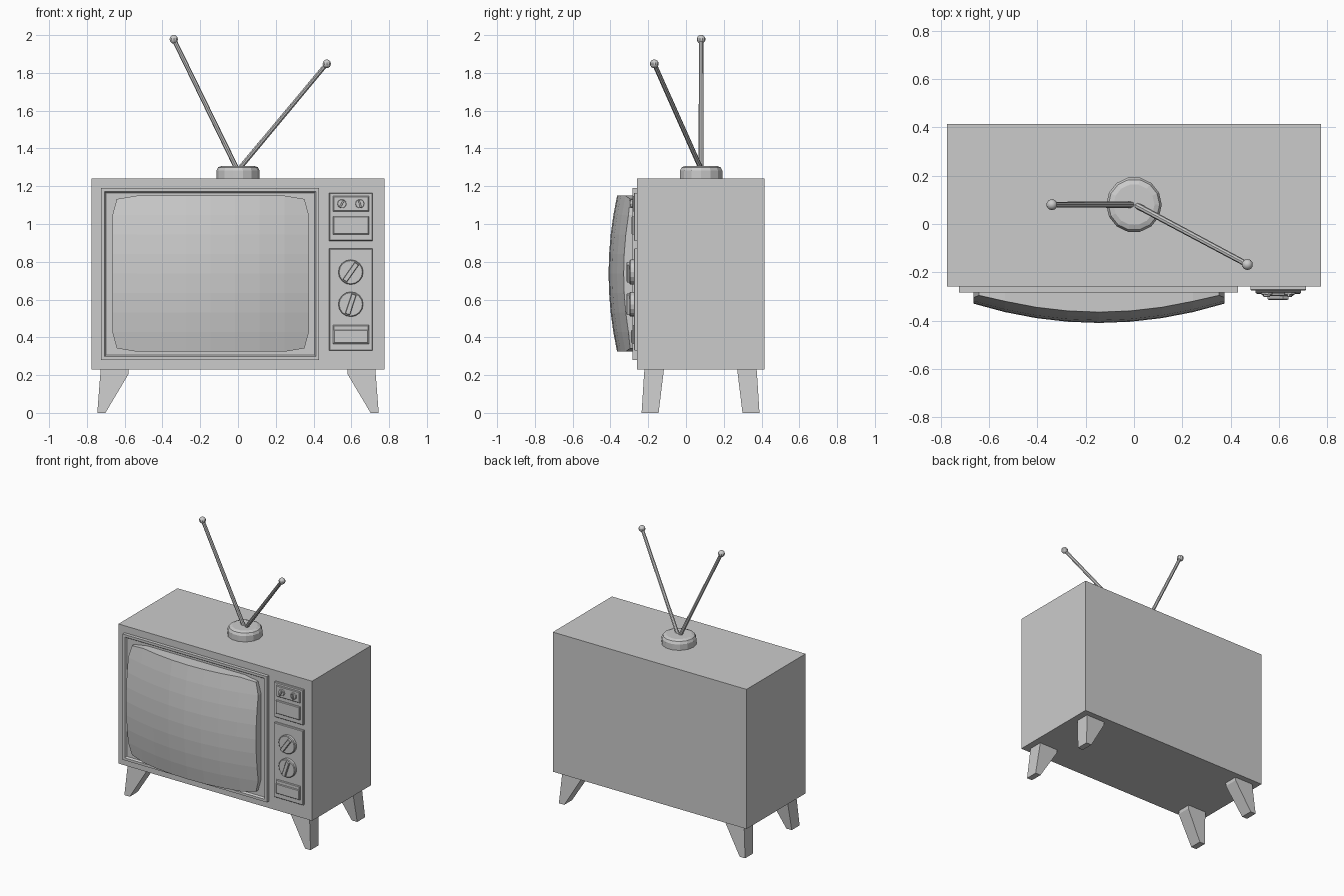
import bpy, bmesh
from math import radians, cos, sin
from mathutils import Vector

if "Cube" in bpy.data.objects:
    bpy.data.objects.remove(bpy.data.objects["Cube"])

FRONT = -0.26  # y of the cabinet's front face


def add_mesh(name, verts, faces):
    me = bpy.data.meshes.new(name)
    me.from_pydata(verts, [], faces)
    bm = bmesh.new()
    bm.from_mesh(me)
    bmesh.ops.recalc_face_normals(bm, faces=bm.faces)
    bm.to_mesh(me)
    bm.free()
    ob = bpy.data.objects.new(name, me)
    bpy.context.collection.objects.link(ob)
    return ob


def loft(name, rings):
    """Closed skin through rings of equal point count, capped at both ends."""
    n = len(rings[0])
    verts = [p for r in rings for p in r]
    faces = [list(range(n)), [(len(rings) - 1) * n + i for i in range(n)]]
    for k in range(len(rings) - 1):
        for i in range(n):
            j = (i + 1) % n
            faces.append([k * n + i, k * n + j, (k + 1) * n + j, (k + 1) * n + i])
    return add_mesh(name, verts, faces)


def rect(x0, x1, z0, z1, y, d=0.0):
    return [(x0 + d, y, z0 + d), (x1 - d, y, z0 + d), (x1 - d, y, z1 - d), (x0 + d, y, z1 - d)]


def plate(name, x0, x1, z0, z1, back, front, edge=0.004):
    """Front-facing plate with a small chamfer round its face."""
    return loft(name, [rect(x0, x1, z0, z1, back),
                       rect(x0, x1, z0, z1, front + edge),
                       rect(x0, x1, z0, z1, front, edge)])


def disc(x, z, r, y, n):
    return [(x + r * cos(radians(360 * i / n)), y, z + r * sin(radians(360 * i / n))) for i in range(n)]


def knob(name, x, z, r, back, front, grip, angle, n=16):
    """Round knob with a tilted grip bar across it."""
    loft(name, [disc(x, z, r, back, n), disc(x, z, r, front + 0.004, n), disc(x, z, r * 0.93, front, n)])
    bar = plate(name + "_grip", -r * 0.2, r * 0.2, -r * 0.85, r * 0.85, front + 0.002, grip, r * 0.04)
    bar.rotation_euler = (0, radians(angle), 0)
    bar.location = (x, 0, z)


# Cabinet
loft("cabinet", [rect(-0.775, 0.775, 0.23, 1.24, 0.415), rect(-0.775, 0.775, 0.23, 1.24, FRONT)])

# Screen surround: raised rim sloping into a shallow recess
b = (-0.725, 0.43, 0.28, 1.19)
loft("screen_surround", [rect(*b, FRONT + 0.01), rect(*b, -0.284), rect(*b, -0.284, 0.018),
                         rect(*b, -0.272, 0.026)])

# Bulging picture tube: a grid with clipped corners, walls running back
N, cx, cz, hw, hh = 8, -0.145, 0.737, 0.52, 0.413
verts = []
for j in range(N + 1):
    for i in range(N + 1):
        u, v = 2 * i / N - 1, 2 * j / N - 1
        x, z = hw * u, hh * v
        if abs(u) == 1 and abs(v) == 1:
            x, z = x * 0.955, z * 0.957
        verts.append((cx + x, -0.41 + 0.08 * (x / hw) ** 2 + 0.045 * (z / hh) ** 2, cz + z))
faces = [[j * (N + 1) + i, j * (N + 1) + i + 1, (j + 1) * (N + 1) + i + 1, (j + 1) * (N + 1) + i]
         for j in range(N) for i in range(N)]
M = N + 1
rim = list(range(N)) + [k * M + N for k in range(N)] + \
      [N * M + k for k in range(N, 0, -1)] + [k * M for k in range(N, 0, -1)]
base = len(verts)
verts += [(verts[k][0], -0.265, verts[k][2]) for k in rim]
for k in range(len(rim)):
    m = (k + 1) % len(rim)
    faces.append([rim[k], rim[m], base + m, base + k])
faces.append([base + k for k in range(len(rim))])
add_mesh("screen", verts, faces)

# Control panels
plate("upper_panel", 0.483, 0.713, 0.91, 1.165, FRONT + 0.01, -0.276)
plate("small_knob_plate", 0.503, 0.693, 1.067, 1.147, -0.27, -0.284)
plate("display_plate", 0.503, 0.693, 0.945, 1.04, -0.27, -0.288)
plate("lower_panel", 0.483, 0.713, 0.33, 0.87, FRONT + 0.01, -0.276)
plate("badge_plate", 0.503, 0.693, 0.365, 0.465, -0.27, -0.284)
plate("badge_bar", 0.506, 0.69, 0.368, 0.44, -0.28, -0.29)

# Knobs
for k, (x, z, tilt) in enumerate([(0.597, 0.745, 35), (0.597, 0.575, 18)]):
    knob(f"dial_{k + 1}", x, z, 0.066, -0.27, -0.298, -0.314, tilt)
for k, (x, tilt) in enumerate([(0.55, 30), (0.645, -15)]):
    knob(f"small_knob_{k + 1}", x, 1.107, 0.024, -0.28, -0.293, -0.302, tilt, 10)

# Splayed tapering legs, mirrored to the four corners
for side, sx in (("left", -1), ("right", 1)):
    for end, sy in (("front", -1), ("back", 1)):
        def ring(xi, xo, yi, yo, z):
            return [(sx * x, 0.077 + sy * y, z) for x, y in ((xi, yi), (xo, yi), (xo, yo), (xi, yo))]
        loft(f"{end}_{side}_leg", [ring(0.58, 0.727, 0.193, 0.296, 0.24),
                                   ring(0.58, 0.729, 0.197, 0.299, 0.205),
                                   ring(0.702, 0.745, 0.222, 0.312, 0.0)])

# Antenna base
def level(r, z, n=14):
    return [(r * cos(radians(360 * i / n)), 0.08 + r * sin(radians(360 * i / n)), z) for i in range(n)]

loft("antenna_base", [level(0.115, 1.235), level(0.115, 1.282), level(0.106, 1.3), level(0.085, 1.308)])

# Antenna rods with ball tips
for k, (a, t) in enumerate([((-0.005, 0.08, 1.29), (-0.34, 0.08, 1.978)),
                            ((0.005, 0.08, 1.29), (0.47, -0.168, 1.848))]):
    a, t = Vector(a), Vector(t)
    bpy.ops.mesh.primitive_cone_add(vertices=8, radius1=0.013, radius2=0.012, depth=(t - a).length,
                                    location=(a + t) / 2,
                                    rotation=(t - a).to_track_quat('Z', 'Y').to_euler())
    bpy.context.object.name = f"antenna_rod_{k + 1}"
    bpy.ops.mesh.primitive_uv_sphere_add(segments=10, ring_count=8, radius=0.023, location=t)
    bpy.context.object.name = f"antenna_tip_{k + 1}"
    bpy.ops.object.shade_smooth_by_angle()
